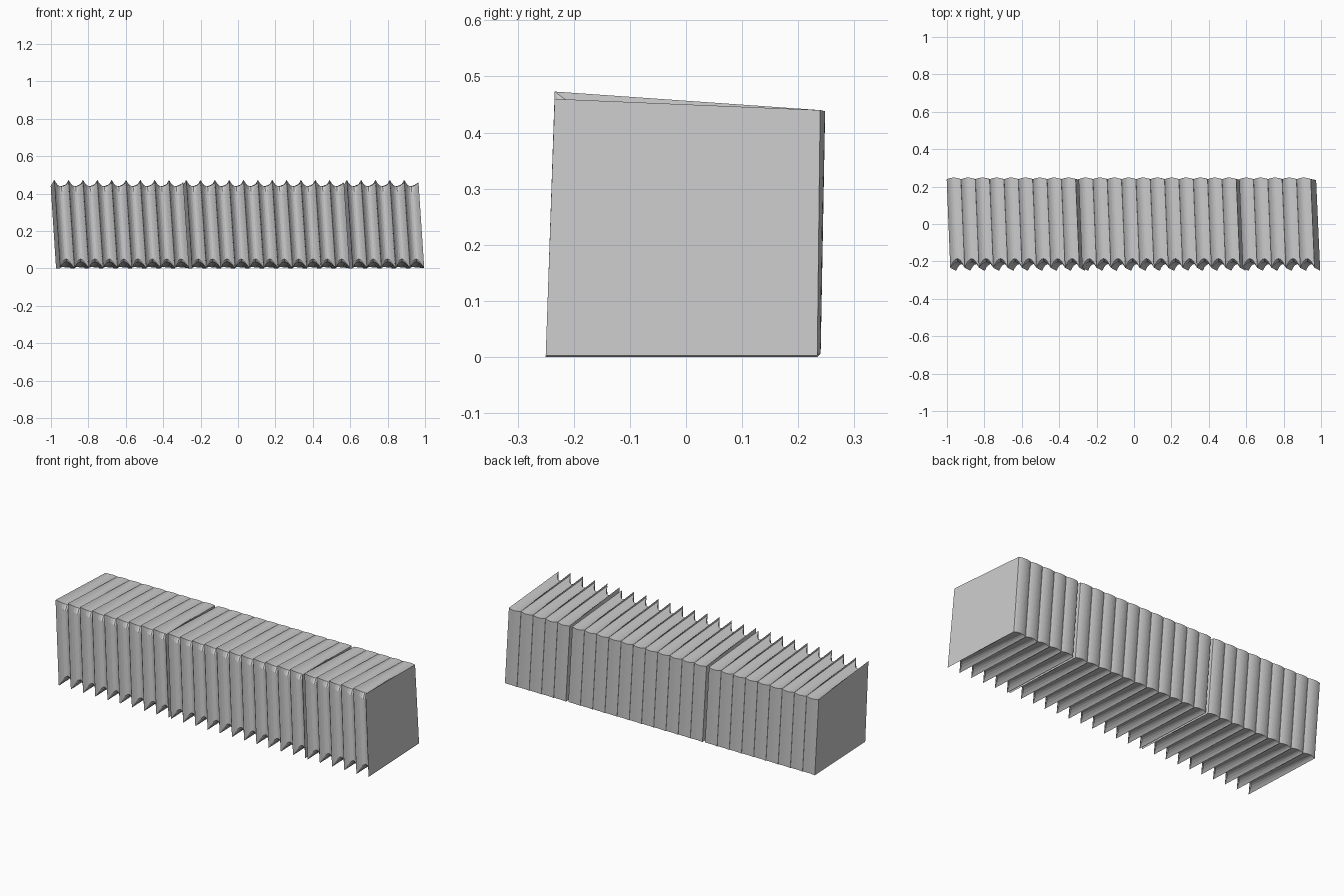
import bpy, bmesh

if "Cube" in bpy.data.objects:
    bpy.data.objects.remove(bpy.data.objects["Cube"])

WIDTH, GAP = 0.0767, 0.015
GROUPS = (9, 11, 5)      # books per upright run
COLUMNS = 8              # strips across each book's thickness

# Outlines in (y, z): flat cover boards and the hollowed middle of the book
LEFT = [(.234, 0), (.239, .44), (-.234, .473), (-.234, .473), (-.25, 0), (-.25, 0)]
RIGHT = [(.234, .003), (.239, .44), (-.234, .46), (-.234, .46), (-.25, .003), (-.25, .003)]
MIDDLE = [(.240, .006), (.248, .438), (-.185, .438), (-.203, .41), (-.214, .05), (-.20, .034)]


def book_mesh():
    """Loft from left board through the hollow page block to the right board."""
    bm = bmesh.new()
    rings = []
    for i in range(COLUMNS + 1):
        u = i / COLUMNS
        dip = 1 - (2 * u - 1) ** 2
        ring = []
        for l, r, m in zip(LEFT, RIGHT, MIDDLE):
            y, z = [(a * (1 - u) + b * u) * (1 - dip) + c * dip
                    for a, b, c in zip(l, r, m)]
            # whole book leans and turns slightly
            x = u * (WIDTH - .0008) - .065 * z - .045 * (y - .24)
            ring.append(bm.verts.new((x, y, z)))
        rings.append(ring)
    for a, b in zip(rings, rings[1:]):
        for j in range(6):
            k = (j + 1) % 6
            bm.faces.new((a[j], a[k], b[k], b[j]))
    bm.faces.new(rings[0])
    bm.faces.new(rings[-1][::-1])
    bmesh.ops.remove_doubles(bm, verts=bm.verts, dist=1e-5)
    bmesh.ops.recalc_face_normals(bm, faces=bm.faces)
    mesh = bpy.data.meshes.new("book")
    bm.to_mesh(mesh)
    bm.free()
    return mesh


# Row of identical books in three runs
mesh = book_mesh()
x = -.973
for count in GROUPS:
    for _ in range(count):
        book = bpy.data.objects.new("book", mesh)
        book.location.x = x
        bpy.context.collection.objects.link(book)
        x += WIDTH
    x += GAP
